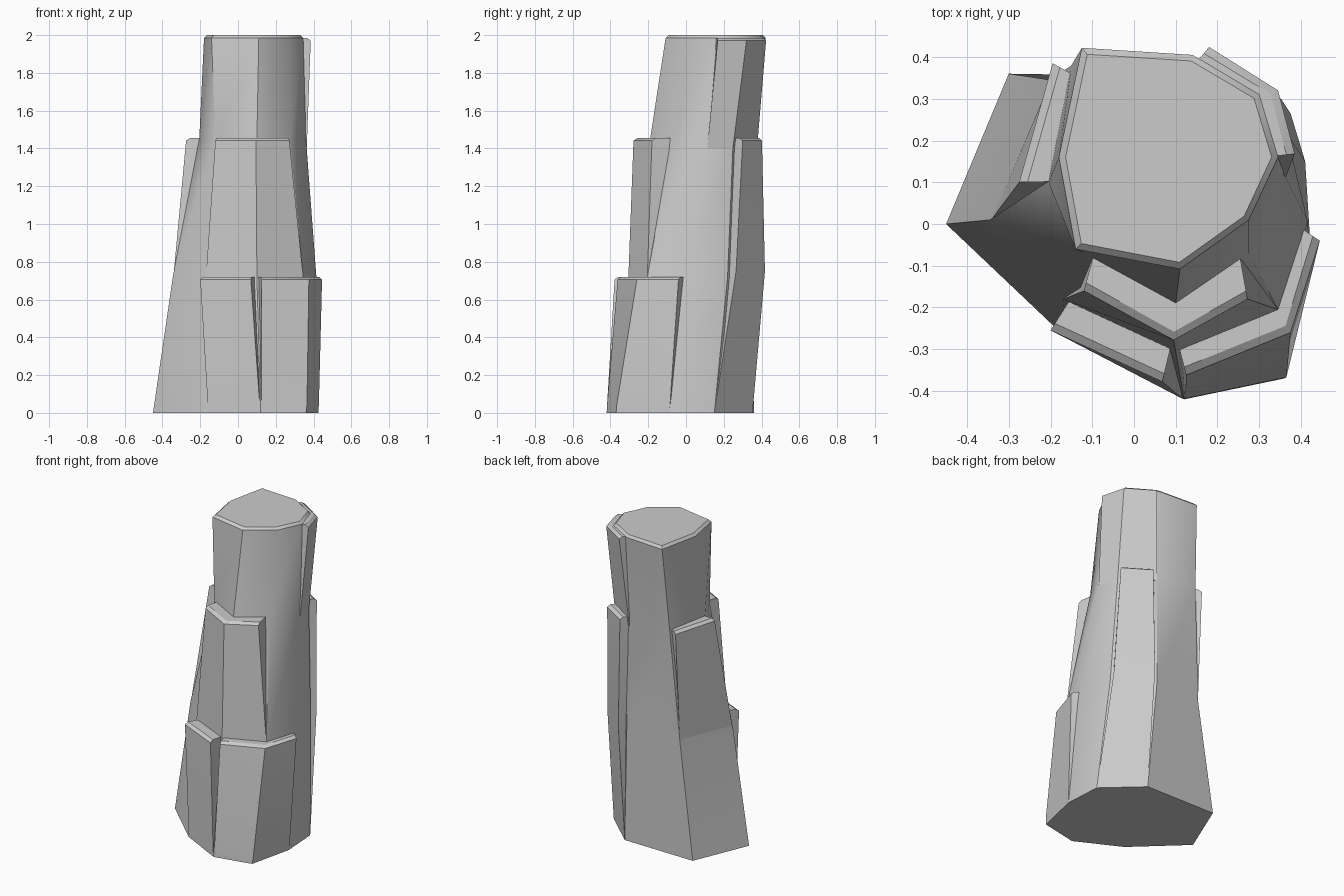
import bpy, math
from mathutils import Vector

if "Cube" in bpy.data.objects:
    bpy.data.objects.remove(bpy.data.objects["Cube"])

# Eight-sided pillar outline at four heights, counter-clockwise from the left corner
CORE = [
    (0.00, [(-.45, 0), (-.16, -.275), (.12, -.42), (.36, -.37), (.425, -.09), (.41, .15), (.19, .352), (-.30, .36)]),
    (0.72, [(-.345, .01), (-.17, -.18), (.10, -.305), (.345, -.205), (.415, .01), (.365, .22), (.15, .39), (-.20, .345)]),
    (1.45, [(-.205, .10), (-.12, -.07), (.10, -.19), (.275, -.07), (.36, .12), (.33, .25), (.14, .375), (-.15, .38)]),
    (2.00, [(-.18, .16), (-.14, -.06), (.11, -.108), (.275, .01), (.345, .16), (.30, .31), (.14, .405), (-.125, .422)]),
]


def loft(name, rings, angle=35):
    """Skin closed rings of 3D points, cap both ends."""
    n = len(rings[0])
    verts = [tuple(p) for r in rings for p in r]
    faces = [(k * n + i, k * n + (i + 1) % n, (k + 1) * n + (i + 1) % n, (k + 1) * n + i)
             for k in range(len(rings) - 1) for i in range(n)]
    faces += [tuple(range(n))[::-1], tuple(range(len(verts) - n, len(verts)))]
    me = bpy.data.meshes.new(name)
    me.from_pydata(verts, [], faces)
    ob = bpy.data.objects.new(name, me)
    bpy.context.collection.objects.link(ob)
    bpy.ops.object.select_all(action='DESELECT')
    ob.select_set(True)
    bpy.context.view_layer.objects.active = ob
    bpy.ops.object.shade_smooth_by_angle(angle=math.radians(angle))
    return ob


def core_at(z, i):
    """Pillar corner i at height z."""
    for (z0, a), (z1, b) in zip(CORE, CORE[1:]):
        if z <= z1:
            return Vector(a[i]).lerp(Vector(b[i]), (z - z0) / (z1 - z0))
    return Vector(CORE[-1][1][i])


def slab(name, corners, levels, bevel=.02):
    """Stone plate over pillar corners; levels are (z, outer points or None for the pillar face)."""
    rings = []
    for z, outer in levels:
        inner = [core_at(z, i) for i in corners]
        outer = [Vector(p) for p in outer] if outer else inner
        mid = sum((core_at(z, i) for i in range(8)), Vector((0, 0))) / 8
        back = [p.lerp(mid, .15) for p in inner]
        rings.append((z, outer, back))
    # Chamfered top edge
    z, outer, back = rings.pop()
    rings.append((z - bevel * .7, outer, back))
    soft = [o + (b - o).normalized() * bevel for o, b in zip(outer, back)]
    rings.append((z, soft, back))
    return loft(name, [[(p.x, p.y, z) for p in o + b[::-1]] for z, o, b in rings])


# Pillar core with a small chamfer at the top
rings = [[(x, y, z) for x, y in pts] for z, pts in CORE]
top = rings.pop()
c = sum((Vector(p) for p in top), Vector()) / 8
rings.append([(x, y, 1.985) for x, y, z in top])
rings.append([Vector(p).lerp(c, .06) for p in top])
loft("pillar_core", rings)

# Lower front plates
slab("lower_front_left_slab", [1, 2],
     [(0, None), (.04, [(-.16, -.275), (.115, -.418)]), (.72, [(-.2, -.255), (.068, -.378)])])
slab("lower_front_right_slab", [2, 3, 4],
     [(0, None), (.04, [(.123, -.418), (.365, -.367), (.428, -.085)]),
      (.72, [(.125, -.362), (.375, -.26), (.445, -.04)])])
# Middle front plate
slab("middle_front_slab", [1, 2, 3],
     [(.72, None), (1.455, [(-.12, -.16), (.095, -.278), (.272, -.18)])])
# Left plate
slab("left_slab", [7, 0],
     [(.75, None), (1.455, [(-.195, .385), (-.275, .10)])])
# Tall back right plate
slab("back_right_slab", [5, 6],
     [(0, None), (.75, [(.375, .265), (.19, .418)]), (1.455, [(.352, .30), (.19, .402)])])
# Upper back right plate
slab("upper_right_slab", [4, 5, 6],
     [(1.40, None), (1.985, [(.385, .168), (.345, .32), (.18, .424)])])
